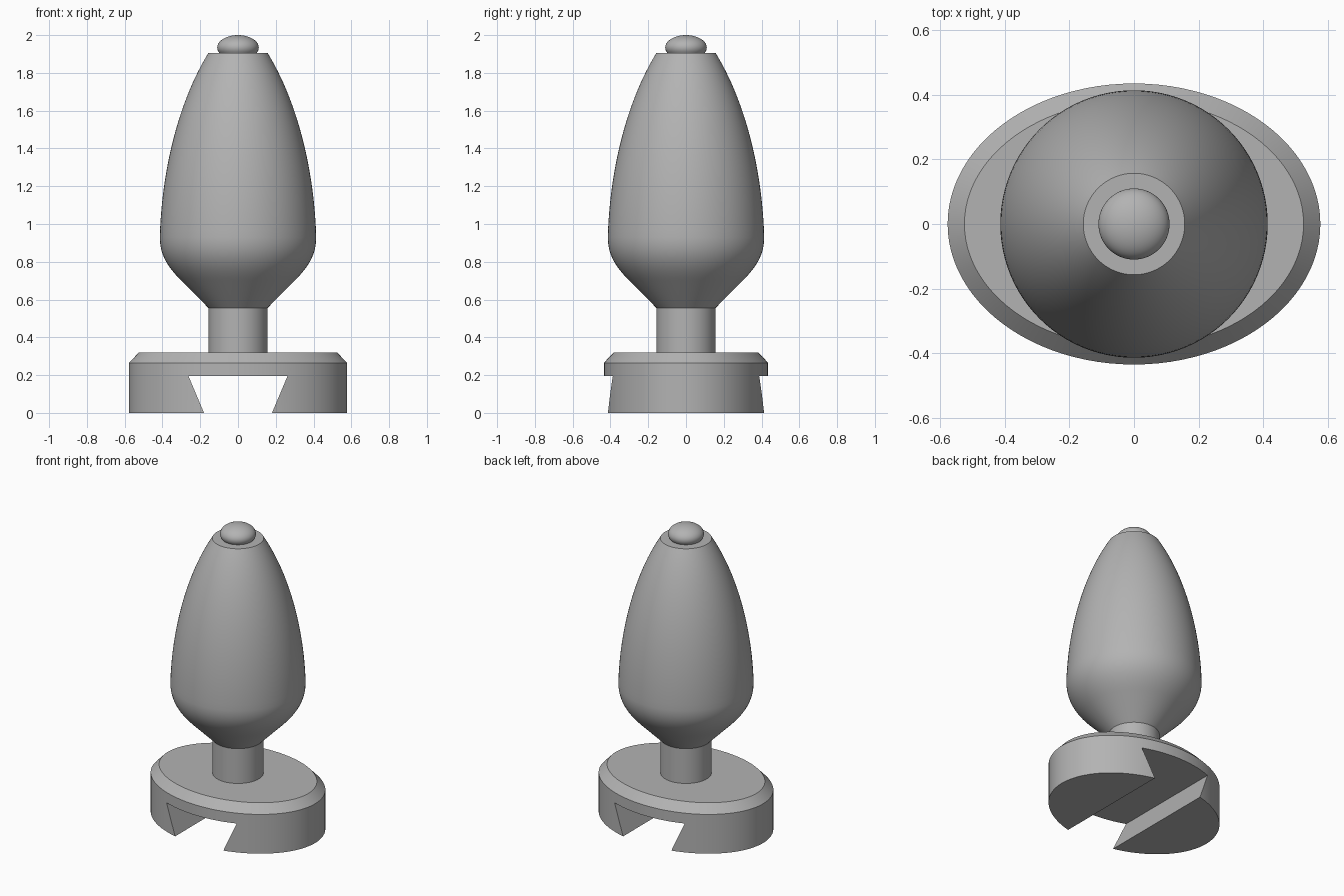
import bpy, bmesh, math
from mathutils import Vector
from mathutils.geometry import interpolate_bezier

if "Cube" in bpy.data.objects:
    bpy.data.objects.remove(bpy.data.objects["Cube"])

SEG = 96
grey = bpy.data.materials.new("plain grey")
grey.diffuse_color = (0.45, 0.45, 0.45, 1)
grey.use_nodes = True
grey.node_tree.nodes["Principled BSDF"].inputs["Base Color"].default_value = grey.diffuse_color


def finish(name, bm, smooth=True):
    bmesh.ops.recalc_face_normals(bm, faces=bm.faces)
    me = bpy.data.meshes.new(name)
    bm.to_mesh(me)
    bm.free()
    me.materials.append(grey)
    ob = bpy.data.objects.new(name, me)
    bpy.context.collection.objects.link(ob)
    if smooth:
        bpy.ops.object.select_all(action='DESELECT')
        bpy.context.view_layer.objects.active = ob
        ob.select_set(True)
        bpy.ops.object.shade_smooth_by_angle(angle=math.radians(25))
    return ob


def stack(name, rings):
    """Closed solid from (x radius, y radius, z) rings."""
    bm = bmesh.new()
    loops = []
    for rx, ry, z in rings:
        loops.append([bm.verts.new((rx * math.cos(2 * math.pi * i / SEG),
                                    ry * math.sin(2 * math.pi * i / SEG), z))
                      for i in range(SEG)])
    for a, b in zip(loops, loops[1:]):
        for i in range(SEG):
            j = (i + 1) % SEG
            bm.faces.new((a[i], a[j], b[j], b[i]))
    bm.faces.new(loops[0][::-1])
    bm.faces.new(loops[-1])
    return finish(name, bm)


def bezier(*points, n=16):
    return [(p.x, p.y) for p in interpolate_bezier(*[Vector((r, z, 0)) for r, z in points], n)]


# Oval base with a bevelled top edge
base = stack("base", [(0.577, 0.435, 0), (0.577, 0.435, 0.265), (0.525, 0.383, 0.32)])

# Dovetail slot cut through the base from front to back
bm = bmesh.new()
slope = (0.262 - 0.18) / 0.195
low = 0.18 - 0.05 * slope
face = bm.faces.new([bm.verts.new((x, -0.6, z)) for x, z in
                     ((-low, -0.05), (low, -0.05), (0.262, 0.195), (-0.262, 0.195))])
ext = bmesh.ops.extrude_face_region(bm, geom=[face])
bmesh.ops.translate(bm, vec=(0, 1.2, 0),
                    verts=[g for g in ext["geom"] if isinstance(g, bmesh.types.BMVert)])
cutter = finish("slot_cutter", bm, smooth=False)
mod = base.modifiers.new("slot", 'BOOLEAN')
mod.operation = 'DIFFERENCE'
mod.solver = 'EXACT'
mod.object = cutter
bpy.ops.object.select_all(action='DESELECT')
bpy.context.view_layer.objects.active = base
base.select_set(True)
bpy.ops.object.modifier_apply(modifier=mod.name)
bpy.data.objects.remove(cutter)
bpy.ops.object.shade_smooth_by_angle(angle=math.radians(25))

# Neck
stack("neck", [(0.156, 0.156, 0.32), (0.156, 0.156, 0.556)])

# Tapered body: flared cone, rounded shoulder, long curve to the flat top
profile = [(0.156, 0.555)]
profile += bezier((0.30, 0.70), (0.375, 0.775), (0.414, 0.84), (0.414, 0.93))
profile += bezier((0.414, 0.93), (0.405, 1.27), (0.32, 1.64), (0.157, 1.905), n=28)[1:]
stack("body", [(r, r, z) for r, z in profile])

# Rounded tip
tip = [(0.11 * math.cos(t), 1.934 + 0.066 * math.sin(t))
       for t in (math.radians(-26 + 115 * i / 18) for i in range(19))]
stack("tip", [(r, r, z) for r, z in tip])
